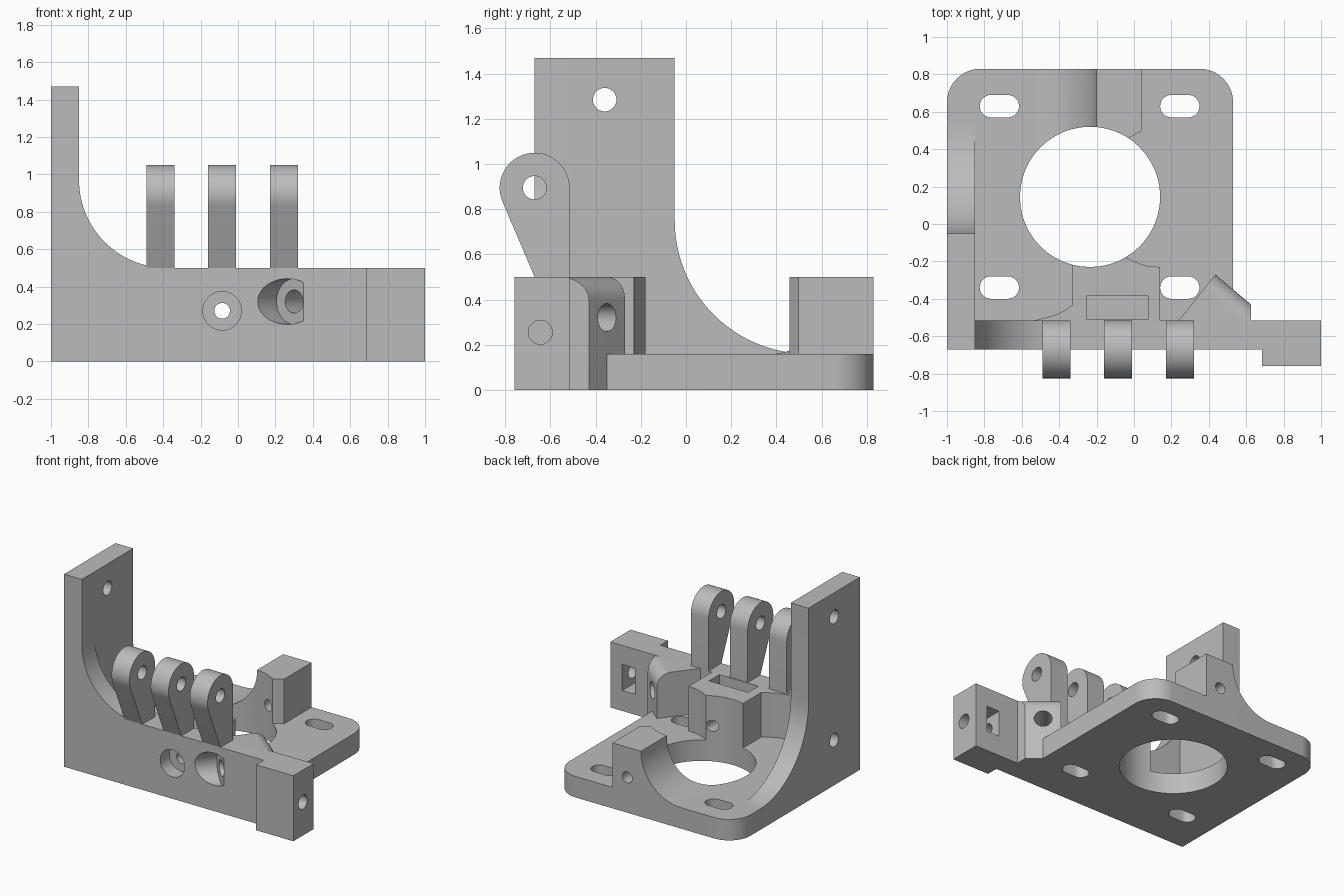
import bpy, bmesh
from math import sin, cos, pi, radians
from mathutils import Vector

cube = bpy.data.objects.get("Cube")
if cube:
    bpy.data.objects.remove(cube)

grey = bpy.data.materials.new("plain grey")
grey.use_nodes = True
grey.diffuse_color = (0.5, 0.5, 0.5, 1)
grey.node_tree.nodes["Principled BSDF"].inputs["Base Color"].default_value = (0.5, 0.5, 0.5, 1)


def arc(u, v, r, start, end, steps=24):
    """Points on a circle, angles in degrees."""
    angles = [radians(start + (end - start) * i / steps) for i in range(steps + 1)]
    return [(u + r * cos(a), v + r * sin(a)) for a in angles]


def prism(name, outline, axis, low, high):
    """Extrude a flat outline along one axis."""
    place = {"x": lambda u, v, t: (t, u, v),
             "y": lambda u, v, t: (u, t, v),
             "z": lambda u, v, t: (u, v, t)}[axis]
    bm = bmesh.new()
    rings = [[bm.verts.new(place(u, v, t)) for u, v in outline] for t in (low, high)]
    n = len(outline)
    for ring in rings:
        bm.faces.new(ring)
    for i in range(n):
        j = (i + 1) % n
        bm.faces.new((rings[0][i], rings[0][j], rings[1][j], rings[1][i]))
    bmesh.ops.recalc_face_normals(bm, faces=bm.faces)
    mesh = bpy.data.meshes.new(name)
    bm.to_mesh(mesh)
    bm.free()
    mesh.materials.append(grey)
    obj = bpy.data.objects.new(name, mesh)
    bpy.context.scene.collection.objects.link(obj)
    return obj


def box(name, x0, x1, y0, y1, z0, z1):
    return prism(name, [(x0, y0), (x1, y0), (x1, y1), (x0, y1)], "z", z0, z1)


def cylinder(axis, u, v, r, low, high):
    return prism("cutter", arc(u, v, r, 0, 360, 48)[:-1], axis, low, high)


def rod(start, end, r):
    """Cylinder between two points, for slanted holes."""
    start, end = Vector(start), Vector(end)
    obj = cylinder("z", 0, 0, r, 0, (end - start).length)
    turn = (end - start).to_track_quat("Z", "Y").to_matrix().to_4x4()
    turn.translation = start
    obj.data.transform(turn)
    return obj


def cut(parts, cutters):
    """Subtract every cutter from every part, then discard the cutters."""
    for part in parts:
        for c in cutters:
            mod = part.modifiers.new("cut", "BOOLEAN")
            mod.operation, mod.solver, mod.object = "DIFFERENCE", "EXACT", c
        bpy.context.view_layer.update()
        graph = bpy.context.evaluated_depsgraph_get()
        mesh = bpy.data.meshes.new_from_object(part.evaluated_get(graph))
        part.modifiers.clear()
        part.data = mesh
    for c in cutters:
        bpy.data.objects.remove(c)


# Base plate with rounded rear corners
base = prism("base_plate", [(-1, -0.67), (0.53, -0.6), (0.53, -0.515)]
             + arc(0.35, 0.65, 0.18, 0, 90, 16) + arc(-0.82, 0.65, 0.18, 90, 180, 16),
             "z", 0, 0.16)
base.data.vertices  # outline stays inside the front wall on its front edge
slots = []
for x in (-0.72, 0.245):
    for y in (-0.34, 0.63):
        slots.append(prism("cutter", arc(x + 0.045, y, 0.06, -90, 90, 16)
                           + arc(x - 0.045, y, 0.06, 90, 270, 16), "z", -0.1, 0.3))
cut([base], slots)

# Front wall with a curved rise to the upright
front_wall = prism("front_wall", [(-1, 0), (1, 0), (1, 0.5)]
                   + arc(-0.38, 0.97, 0.47, 270, 180)
                   + [(-0.85, 1.47), (-1, 1.47)], "y", -0.67, -0.515)

# Tall side upright sweeping down to the plate
side_wall = prism("side_upright", [(-0.67, 0), (0.54, 0)]
                  + arc(0.54, 0.75, 0.59, 270, 180)
                  + [(-0.05, 1.47), (-0.67, 1.47)], "x", -1, -0.85)
cut([side_wall], [cylinder("x", -0.36, z, 0.052, -1.1, -0.7) for z in (0.345, 1.285)])

# Inner and rear blocks that carry the long bolt hole
inner = prism("inner_block", [(-0.53, -0.53), (-0.53, -0.515), (-0.43, -0.49),
                              (-0.37, -0.462), (-0.33, -0.435), (-0.33, -0.1),
                              (-0.04, -0.18), (0, -0.2), (0.07, -0.225),
                              (0.14, -0.23), (0.14, -0.53)], "z", 0.1, 0.5)
rear = prism("rear_block", [(0.04, 0.1), (0.04, 0.5)]
             + arc(-0.54, 0.5, 0.34, 0, -90) + [(-0.54, 0.1)], "y", 0.4, 0.83)
cut([rear], [prism("cutter", [(-0.1, 0.42), (0.1, 0.53), (0.1, 0.3), (-0.1, 0.3)],
                   "z", 0.16, 0.6)])
cut([inner], [box("cutter", -0.255, 0.075, -0.51, -0.385, 0.16, 0.6)])

# Main round opening
cut([base, inner, rear], [cylinder("z", -0.235, 0.145, 0.375, -0.1, 0.7)])

# Long bolt hole with a recess in the front
cut([front_wall, inner, rear], [cylinder("y", -0.085, 0.27, 0.042, -0.9, 1)])
cut([front_wall, inner], [cylinder("y", -0.085, 0.27, 0.103, -0.9, -0.56)])

# Angled brace, its slanted top edge rounded over
brace = prism("angled_brace", [(0.2, -0.565), (0.435, -0.27), (0.625, -0.43),
                               (0.625, -0.565)], "z", 0, 0.5)
bm = bmesh.new()
bm.from_mesh(brace.data)
edges = [e for e in bm.edges if all(v.co.z > 0.4 and v.co.y > -0.5 for v in e.verts)]
bmesh.ops.bevel(bm, geom=edges, offset=0.1, segments=10, profile=0.5, affect="EDGES")
bm.to_mesh(brace.data)
bm.free()


def along(t):
    """Point on the slanted bolt line."""
    return (0.53 + 0.64 * t, -0.35 + 0.77 * t, 0.32)


cut([front_wall, brace], [rod(along(-0.8), along(0.2), 0.062),
                          rod(along(-0.8), along(-0.36), 0.122)])

# End block with a cross hole and a square pocket behind
end = box("end_block", 0.685, 1, -0.76, -0.515, 0, 0.5)
cut([end, front_wall], [cylinder("x", -0.645, 0.255, 0.053, 0.7, 1.1),
                        box("cutter", 0.79, 0.9, -0.71, -0.4, 0.155, 0.355)])

# Three hinge lugs
for i, x in enumerate((-0.49, -0.16, 0.17)):
    lug = prism("hinge_lug_%d" % (i + 1), [(-0.67, 0.5), (-0.65, 0.45), (-0.515, 0.45)]
                + arc(-0.67, 0.895, 0.155, 0, 203, 32), "x", x, x + 0.15)
    cut([lug], [cylinder("x", -0.67, 0.895, 0.052, x - 0.1, x + 0.3)])

# Smooth curved faces, keep corners crisp
for obj in bpy.context.scene.objects:
    if obj.type == "MESH":
        for face in obj.data.polygons:
            face.use_smooth = True
        obj.data.set_sharp_from_angle(angle=radians(25))
